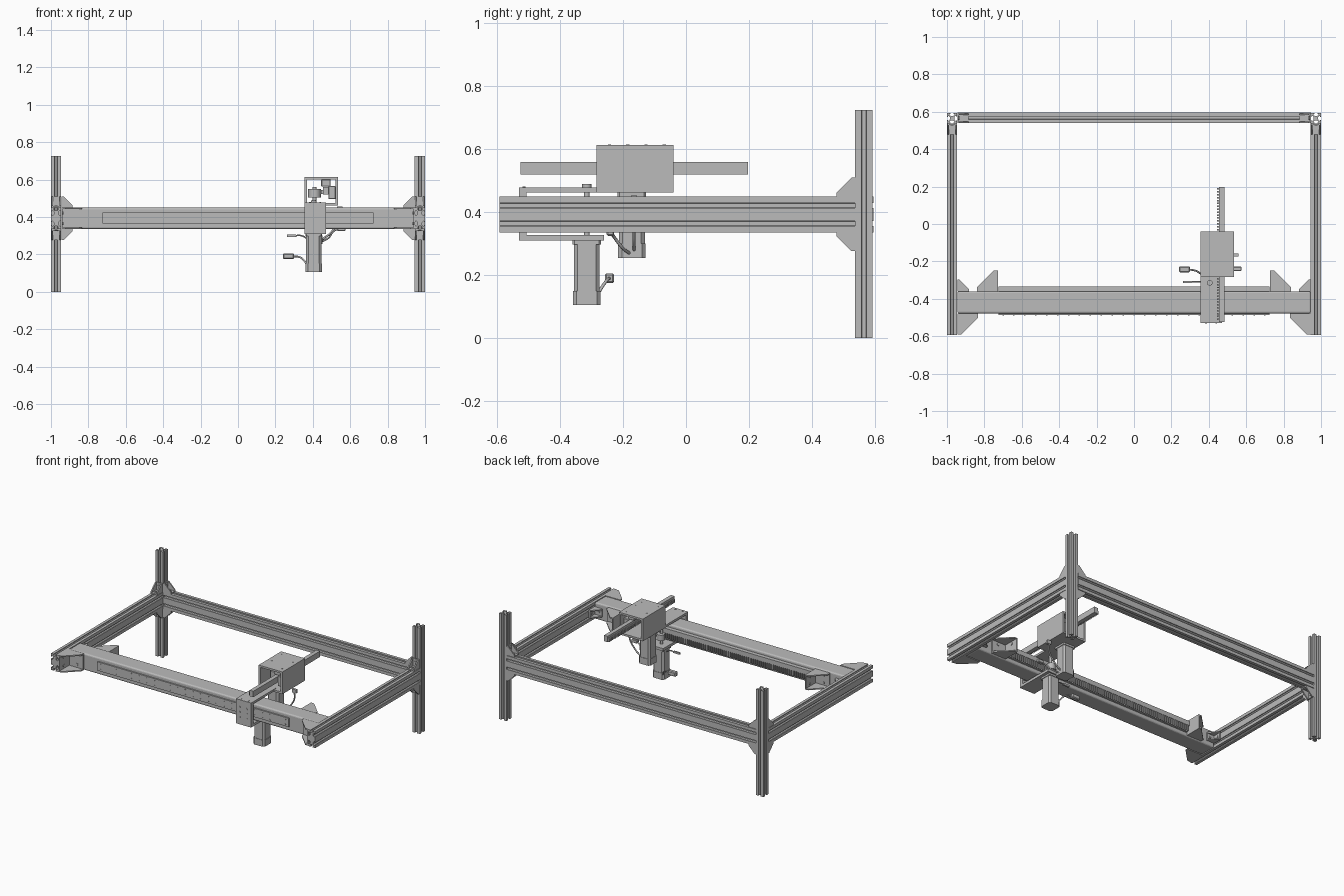
import bpy, bmesh, math
from mathutils import Matrix, Vector

old = bpy.data.objects.get("Cube")
if old:
    bpy.data.objects.remove(old)

grey = bpy.data.materials.new("machine grey")
grey.use_nodes = True
COLOUR = (0.5, 0.5, 0.5, 1)
grey.diffuse_color = COLOUR
grey.node_tree.nodes["Principled BSDF"].inputs["Base Color"].default_value = COLOUR


def finish(name, bm, smooth=False):
    bmesh.ops.recalc_face_normals(bm, faces=bm.faces)
    mesh = bpy.data.meshes.new(name)
    bm.to_mesh(mesh)
    bm.free()
    mesh.materials.append(grey)
    ob = bpy.data.objects.new(name, mesh)
    bpy.context.collection.objects.link(ob)
    if smooth:
        bpy.ops.object.select_all(action='DESELECT')
        ob.select_set(True)
        bpy.context.view_layer.objects.active = ob
        bpy.ops.object.shade_smooth_by_angle()
    return ob


def add_box(bm, x, y, z):
    size = Matrix.Diagonal((x[1] - x[0], y[1] - y[0], z[1] - z[0], 1))
    mid = Vector((sum(x), sum(y), sum(z))) / 2
    return bmesh.ops.create_cube(bm, size=1, matrix=Matrix.Translation(mid) @ size)


def box(name, x, y, z, bevel=0, segments=1):
    bm = bmesh.new()
    add_box(bm, x, y, z)
    ob = finish(name, bm)
    if bevel:
        mod = ob.modifiers.new("bevel", 'BEVEL')
        mod.width, mod.segments = bevel, segments
    return ob


def add_rod(bm, centre, radius, length, axis='Z', sides=16):
    turn = {'X': Matrix.Rotation(math.pi / 2, 4, 'Y'),
            'Y': Matrix.Rotation(math.pi / 2, 4, 'X'), 'Z': Matrix()}[axis]
    bmesh.ops.create_cone(bm, cap_ends=True, segments=sides, radius1=radius, radius2=radius,
                          depth=length, matrix=Matrix.Translation(centre) @ turn)


def rod(name, *args, **kw):
    bm = bmesh.new()
    add_rod(bm, *args, **kw)
    return finish(name, bm, smooth=True)


def add_prism(bm, pts, w0, w1, frame=Matrix()):
    low = [bm.verts.new(frame @ Vector((u, v, w0))) for u, v in pts]
    top = [bm.verts.new(frame @ Vector((u, v, w1))) for u, v in pts]
    bm.faces.new(low)
    bm.faces.new(top)
    for i in range(len(pts)):
        j = (i + 1) % len(pts)
        bm.faces.new((low[i], low[j], top[j], top[i]))


def frame_of(origin, a, b):
    a, b = Vector(a), Vector(b)
    m = Matrix((a, b, a.cross(b))).transposed().to_4x4()
    return Matrix.Translation(origin) @ m


# T-slot extrusion: every side carries evenly spaced undercut slots
def slot_profile(width, height):
    slot = [(-.008, 0), (-.008, .005), (-.013, .005), (-.013, .009), (-.006, .016)]
    slot += [(-s, d) for s, d in reversed(slot)]
    pts = []
    corners = [Vector(c) for c in ((-width / 2, -height / 2), (width / 2, -height / 2),
                                   (width / 2, height / 2), (-width / 2, height / 2))]
    for i, c in enumerate(corners):
        edge = corners[(i + 1) % 4] - c
        along = edge.normalized()
        inward = Vector((-along.y, along.x))
        count = 2 if edge.length > .08 else 1
        pts.append(c)
        for k in range(count):
            mid = c + edge * (k + .5) / count
            pts += [mid + along * s + inward * d for s, d in slot]
    return pts


def extrusion(name, width, height, length, origin, a, b):
    bm = bmesh.new()
    add_prism(bm, slot_profile(width, height), 0, length, frame_of(origin, a, b))
    return finish(name, bm)


# Corner bracket: two flanges, two triangular webs, screw heads
def bracket(name, corner, a, b, leg, width):
    bm = bmesh.new()
    f = frame_of(corner, a, b)
    t, tip, h = .008, leg * .2, width / 2
    web = [(0, 0), (leg, 0), (leg, tip), (tip, leg), (0, leg)]
    for w in (-h, h - t):
        add_prism(bm, web, w, w + t, f)
    add_prism(bm, [(0, 0), (leg, 0), (leg, t), (0, t)], -h, h, f)
    add_prism(bm, [(0, 0), (t, 0), (t, leg), (0, leg)], -h, h, f)
    for w in ((-h / 2, h / 2) if leg > .08 else (0,)):
        for u, v, ax in ((leg * .6, t, b), (t, leg * .6, a)):
            turn = Vector((0, 0, 1)).rotation_difference(Vector(ax)).to_matrix().to_4x4()
            bmesh.ops.create_cone(bm, cap_ends=True, segments=10, radius1=.009, radius2=.009,
                                  depth=.008, matrix=Matrix.Translation(f @ Vector((u, v, w))) @ turn)
    return finish(name, bm)


# Frame
LOW, HIGH = .336, .45
MID, TALL = (LOW + HIGH) / 2, HIGH - LOW
for side, s in (("left", 1), ("right", -1)):
    extrusion(side + "_post", .055, .055, .725, (s * .9725, .565, 0), (1, 0, 0), (0, 1, 0))
    extrusion(side + "_rail", .055, TALL, 1.13, (s * .9725, .537, MID), (1, 0, 0), (0, 0, 1))
    for level, z, d in (("upper", HIGH, 1), ("lower", LOW, -1)):
        bracket(f"{side}_{level}_rear_bracket", (s * .945, .565, z), (-s, 0, 0), (0, 0, d), .06, .05)
        bracket(f"{side}_{level}_side_bracket", (s * .9725, .5375, z), (0, -1, 0), (0, 0, d), .06, .05)
    bracket(side + "_front_bracket", (s * .945, -.478, MID), (-s, 0, 0), (0, -1, 0), .112, TALL)
    bracket(side + "_inner_bracket", (s * .945, -.36, MID), (-s, 0, 0), (0, 1, 0), .062, .055)
    bracket(side + "_stop_bracket", (s * .727, -.36, MID), (s, 0, 0), (0, 1, 0), .112, .1)
extrusion("rear_rail", .055, TALL, 1.89, (-.945, .5675, MID), (0, 1, 0), (0, 0, 1))

# Cross beam with guide strip and toothed rack
box("cross_beam", (-.945, .945), (-.478, -.36), (LOW, HIGH), .01, 3)
box("guide_strip", (-.725, .725), (-.487, -.476), (.365, .425))
bm = bmesh.new()
for i in range(25):
    for z in (.378, .412):
        add_rod(bm, (-.7 + i * 1.4 / 24, -.487, z), .004, .004, 'Y', 8)
finish("guide_strip_screws", bm)
box("rack_cover", (-.725, .725), (-.362, -.333), (.398, .43))
bm = bmesh.new()
add_box(bm, (-.72, .72), (-.362, -.347), (.36, .398))
for i in range(93):
    x = -.713 + i * .0155
    add_box(bm, (x - .004, x + .004), (-.348, -.335), (.36, .398))
finish("beam_rack", bm)

# Carriage wrapping around the beam
CX = (.355, .47)
box("carriage_front", CX, (-.53, -.506), (.31, .478))
box("carriage_top", CX, (-.53, -.26), (.463, .478))
box("carriage_bottom", CX, (-.53, -.26), (.31, .328))
box("guide_block", (.365, .46), (-.508, -.487), (.357, .433))
bm = bmesh.new()
for x in (.385, .44):
    for z in (.36, .395, .43):
        add_rod(bm, (x, -.53, z), .005, .006, 'Y', 10)
    add_rod(bm, (x, -.515, .478), .005, .006, 'Z', 10)
finish("carriage_screws", bm)

# Hollow housing open at front and back
bm = bmesh.new()
HX, HY, HZ, WALL = (.355, .535), (-.284, -.04), (.462, .614), .013
add_box(bm, HX, HY, (HZ[0], HZ[0] + WALL))
add_box(bm, HX, HY, (HZ[1] - WALL, HZ[1]))
add_box(bm, (HX[0], HX[0] + WALL), HY, (HZ[0] + WALL, HZ[1] - WALL))
add_box(bm, (HX[1] - WALL, HX[1]), HY, (HZ[0] + WALL, HZ[1] - WALL))
finish("housing", bm)
bm = bmesh.new()
for i in range(4):
    for x in (.385, .505):
        add_rod(bm, (x, -.243 + i * .058, .612), .005, .006, 'Z', 10)
finish("housing_screws", bm)

# Sliding arm with rack, its guides and pinion
bm = bmesh.new()
add_box(bm, (.455, .483), (-.525, .197), (.52, .56))
for i in range(46):
    y = -.51 + i * .0155
    add_box(bm, (.444, .456), (y - .004, y + .004), (.522, .545))
finish("sliding_arm", bm)
for i, y in enumerate((-.22, -.11)):
    box(f"arm_guide_{i}", (.483, .522), (y - .04, y + .04), (.495, .565), .003)
    box(f"arm_roller_block_{i}", (.445, .495), (y - .03, y + .03), (.562, .601), .003)
rod("arm_pinion", (.409, -.172, .528), .034, .045, sides=24)
rod("arm_pinion_shaft", (.409, -.172, .5), .01, .12)


# Motors hanging below, with chamfered upright edges
def motor(name, x, y, bottom, top):
    def block(part, half, z0, z1, c):
        k = half - c
        pts = [(-half, -k), (-k, -half), (k, -half), (half, -k),
               (half, k), (k, half), (-k, half), (-half, k)]
        b = bmesh.new()
        add_prism(b, pts, z0, z1, Matrix.Translation((x, y, 0)))
        finish(f"{name}_{part}", b)
    block("cap", .044, bottom, bottom + .045, .012)
    block("body", .041, bottom + .045, top - .014, .012)
    block("flange", .045, top - .014, top, .006)


motor("travel_motor", .405, -.315, .105, .312)
motor("arm_motor", .409, -.172, .255, .463)
rod("travel_shaft", (.405, -.315, .4), .009, .18)
rod("travel_pinion", (.405, -.307, .38), .026, .04, sides=24)
rod("travel_bearing", (.405, -.315, .483), .015, .012)


# Cables and plugs
def cable(name, points, radius=.005):
    cu = bpy.data.curves.new(name, 'CURVE')
    cu.dimensions, cu.bevel_depth, cu.bevel_resolution = '3D', radius, 2
    cu.use_fill_caps = True
    sp = cu.splines.new('BEZIER')
    sp.bezier_points.add(len(points) - 1)
    for p, co in zip(sp.bezier_points, points):
        p.co = co
        p.handle_left_type = p.handle_right_type = 'AUTO'
    cu.materials.append(grey)
    bpy.context.collection.objects.link(bpy.data.objects.new(name, cu))


cable("travel_cable", [(.37, -.28, .14), (.355, -.265, .165), (.33, -.25, .185), (.29, -.243, .19)])
box("travel_plug", (.24, .3), (-.258, -.228), (.175, .205), .005)
cable("signal_cable", [(.37, -.31, .285), (.34, -.31, .3), (.3, -.31, .3)], .004)
box("signal_plug", (.262, .31), (-.316, -.304), (.294, .306))
cable("arm_cable", [(.45, -.18, .27), (.48, -.2, .285), (.52, -.235, .33), (.55, -.24, .335)])
box("arm_plug", (.53, .575), (-.252, -.228), (.325, .35), .004)
cable("arm_signal_cable", [(.45, -.165, .28), (.5, -.165, .32), (.545, -.165, .4), (.535, -.165, .44)])
box("arm_signal_plug", (.53, .56), (-.173, -.157), (.43, .455))
